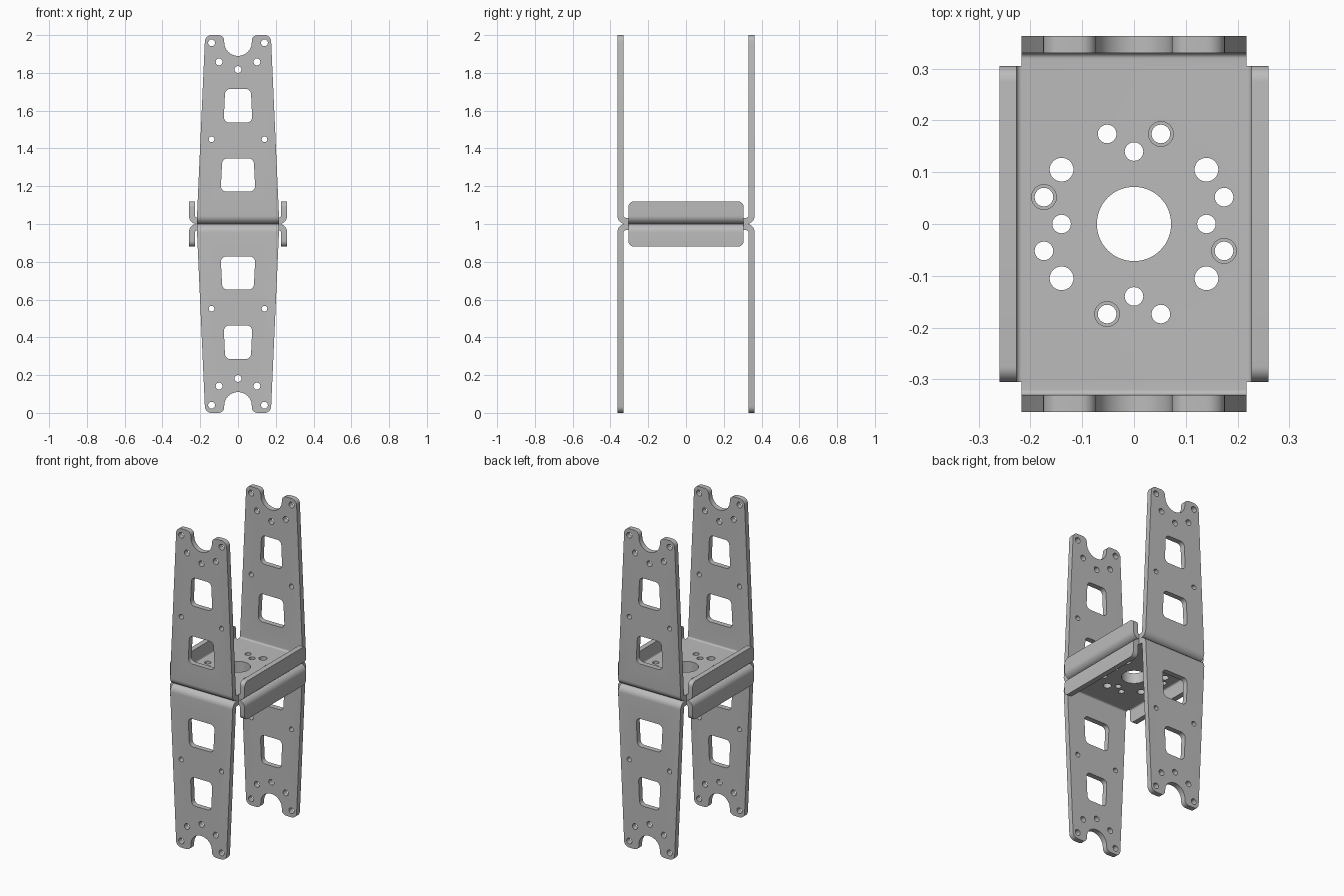
import bpy, bmesh, math
from mathutils import Matrix, Vector

if "Cube" in bpy.data.objects:
    bpy.data.objects.remove(bpy.data.objects["Cube"])

T = 0.033                 # sheet thickness
R_OUT, R_IN = 0.043, 0.01  # bend radii
W, L = 0.217, 0.32        # flat half width and half length of the base
FL = 0.305                # half length of the side flanges

metal = bpy.data.materials.new("grey metal")
metal.diffuse_color = (0.5, 0.5, 0.5, 1)
metal.use_nodes = True
metal.node_tree.nodes["Principled BSDF"].inputs["Base Color"].default_value = metal.diffuse_color


def arc(cx, cy, r, a0, a1, n):
    return [(cx + r * math.cos(math.radians(a0 + (a1 - a0) * i / n)),
             cy + r * math.sin(math.radians(a0 + (a1 - a0) * i / n))) for i in range(n + 1)]


def circle(cx, cy, r):
    return arc(cx, cy, r, 0, 360, 32)[:-1]


def fillet(prev, corner, nxt, r, n=8):
    """Round one corner of an outline."""
    c = Vector(corner)
    a, b = (Vector(prev) - c).normalized(), (Vector(nxt) - c).normalized()
    half = a.angle(b) / 2
    d = r / math.tan(half)
    mid = c + (a + b).normalized() * (r / math.sin(half))
    s, e = c + a * d - mid, c + b * d - mid
    sweep = s.angle(e)
    return [tuple(mid + (s * math.sin((1 - i / n) * sweep) + e * math.sin(i / n * sweep)) / math.sin(sweep))
            for i in range(n + 1)]


def rounded(pts, r):
    k = len(pts)
    return [p for i in range(k) for p in fillet(pts[i - 1], pts[i], pts[(i + 1) % k], r)]


def add_plate(bm, loops, matrix, seam):
    """Flat sheet with holes; faces on a bend seam are left open."""
    cu = bpy.data.curves.new("outline", 'CURVE')
    cu.dimensions, cu.fill_mode, cu.extrude = '2D', 'BOTH', T / 2
    for loop in loops:
        sp = cu.splines.new('POLY')
        sp.points.add(len(loop) - 1)
        for p, (u, v) in zip(sp.points, loop):
            p.co = (u, v, 0, 1)
        sp.use_cyclic_u = True
    ob = bpy.data.objects.new("outline", cu)
    bpy.context.collection.objects.link(ob)
    deps = bpy.context.evaluated_depsgraph_get()
    me = bpy.data.meshes.new_from_object(ob.evaluated_get(deps))
    bpy.data.objects.remove(ob)
    part = bmesh.new()
    part.from_mesh(me)
    bmesh.ops.remove_doubles(part, verts=part.verts, dist=1e-5)
    dead = [f for f in part.faces if seam([v.co for v in f.verts])]
    bmesh.ops.delete(part, geom=dead, context='FACES')
    part.transform(matrix)
    part.to_mesh(me)
    part.free()
    bm.from_mesh(me)
    bpy.data.meshes.remove(me)


def add_bend(bm, half, offset, angle):
    """Quarter-round bend along a base edge, turned about z."""
    rot = Matrix.Rotation(angle, 4, 'Z')
    rings = []
    for o, i in zip(arc(offset, R_OUT, R_OUT, -90, 0, 10), arc(offset, R_OUT, R_IN, -90, 0, 10)):
        rings.append([bm.verts.new(rot @ Vector(c)) for c in (
            (o[0], -half, o[1]), (o[0], half, o[1]), (i[0], half, i[1]), (i[0], -half, i[1]))])
    for a, b in zip(rings, rings[1:]):
        for k in range(4):
            bm.faces.new((a[k], a[(k + 1) % 4], b[(k + 1) % 4], b[k]))


def upright(offset, angle):
    """Places a sheet drawn as (along, up) standing at an offset, turned about z."""
    stand = Matrix(((0, 0, 1, offset), (1, 0, 0, 0), (0, 1, 0, 0), (0, 0, 0, 1)))
    return Matrix.Rotation(angle, 4, 'Z') @ stand


bm = bmesh.new()

# base plate with its hole pattern
base = [(-W, -L), (W, -L), (W, -FL), (W, FL), (W, L), (-W, L), (-W, FL), (-W, -FL)]
holes = [circle(0, 0, 0.072)]
for s in (-1, 1):
    holes += [circle(s * 0.14, 0, 0.018), circle(0, s * 0.14, 0.018)]
    holes += [circle(s * 0.14, t * 0.105, 0.023) for t in (-1, 1)]
    # alternating wide and narrow screw holes
    holes += [circle(s * 0.052, s * 0.174, 0.024), circle(s * 0.052, -s * 0.174, 0.018)]
    holes += [circle(s * 0.174, -s * 0.052, 0.024), circle(s * 0.174, s * 0.052, 0.018)]


def base_seam(cos):
    return (all(abs(abs(c.y) - L) < 1e-4 for c in cos) and len({round(c.y, 2) for c in cos}) == 1
            or all(abs(abs(c.x) - W) < 1e-4 and abs(c.y) < FL + 1e-4 for c in cos)
            and len({round(c.x, 2) for c in cos}) == 1)


add_plate(bm, [base] + holes, Matrix.Translation((0, 0, T / 2)), base_seam)


def low_seam(cos):
    return all(abs(c.y - R_OUT) < 1e-4 for c in cos)


# long tapered arms with windows, holes and a notched tip
right_tip = (fillet((W, R_OUT), (0.174, 1), (0, 1), 0.035)
             + fillet((0.174, 1), (0.073, 1), (0.073, 0.9), 0.03))
left_tip = [(-x, y) for x, y in reversed(right_tip)]
arm = [(-W, R_OUT), (W, R_OUT)] + right_tip + arc(0, 0.963, 0.073, 0, -180, 24) + left_tip
arm_loops = [arm, circle(0, 0.818, 0.018)]
for lo, hi, wl, wh in ((0.172, 0.347, 0.092, 0.083), (0.537, 0.715, 0.076, 0.068)):
    arm_loops.append(rounded([(-wl, lo), (wl, lo), (wh, hi), (-wh, hi)], 0.028))
for s in (-1, 1):
    arm_loops += [circle(s * 0.14, 0.959, 0.018), circle(s * 0.1, 0.858, 0.018),
                  circle(s * 0.14, 0.448, 0.015)]
for angle in (math.pi / 2, -math.pi / 2):
    add_bend(bm, W, L, angle)
    add_plate(bm, arm_loops, upright(L + R_OUT - T / 2, angle), low_seam)

# short side flanges with rounded corners
top = 0.12
flange = ([(-FL, R_OUT), (FL, R_OUT)] + fillet((FL, 0), (FL, top), (0, top), 0.03)
          + fillet((0, top), (-FL, top), (-FL, 0), 0.03))
for angle in (0, math.pi):
    add_bend(bm, FL, W, angle)
    add_plate(bm, [flange], upright(W + R_OUT - T / 2, angle), low_seam)

bmesh.ops.remove_doubles(bm, verts=bm.verts, dist=1e-4)
bmesh.ops.recalc_face_normals(bm, faces=bm.faces)
mesh = bpy.data.meshes.new("bracket")
bm.to_mesh(mesh)
bm.free()
mesh.materials.clear()
mesh.materials.append(metal)
for p in mesh.polygons:
    p.material_index = 0

# two identical brackets back to back
for name, turn in (("upper_bracket", 0), ("lower_bracket", math.pi)):
    ob = bpy.data.objects.new(name, mesh if turn == 0 else mesh.copy())
    ob.location.z = 1
    ob.rotation_euler.x = turn
    bpy.context.collection.objects.link(ob)
    bpy.ops.object.select_all(action='DESELECT')
    ob.select_set(True)
    bpy.context.view_layer.objects.active = ob
    bpy.ops.object.shade_smooth_by_angle(angle=math.radians(30))
